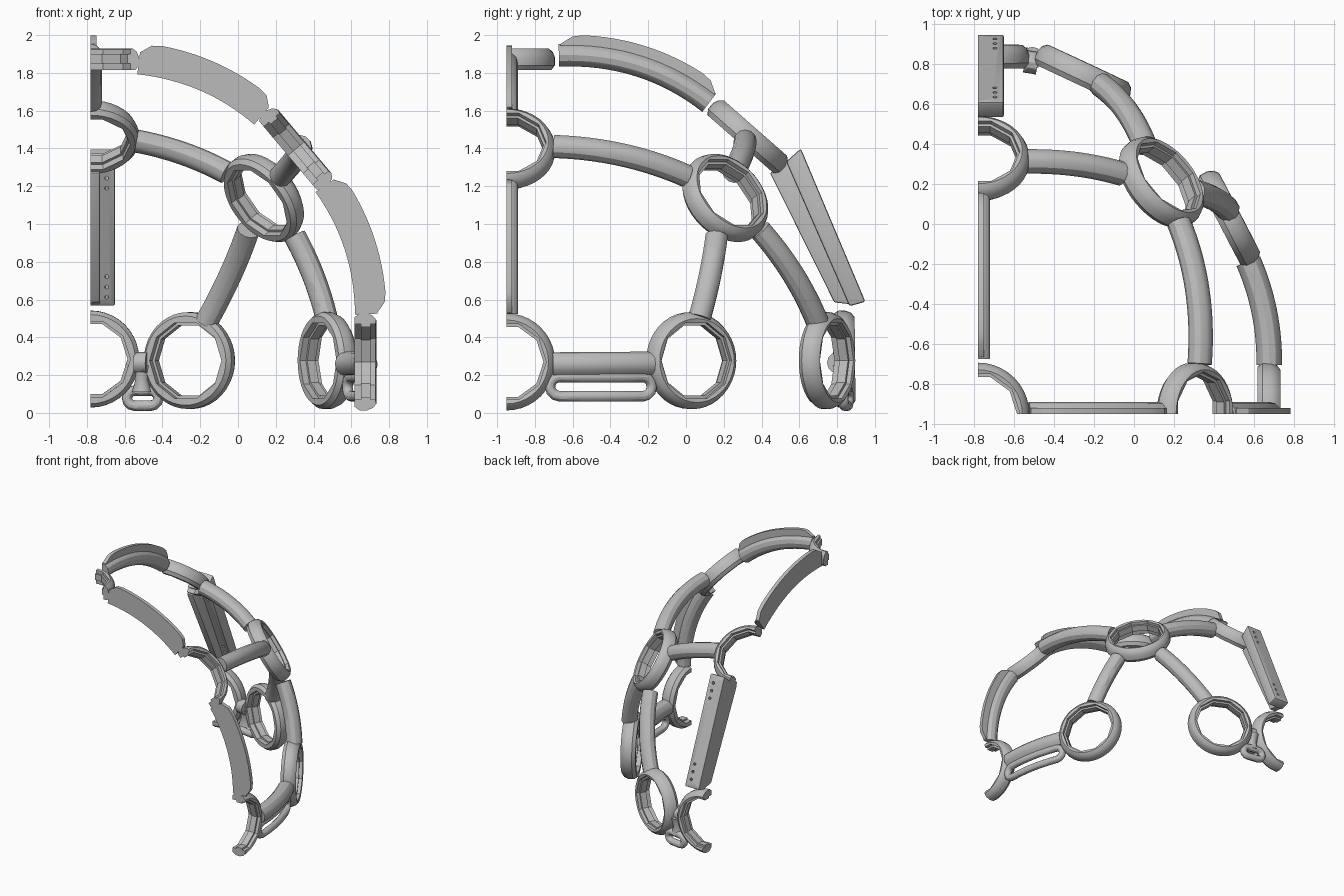
import bpy, bmesh, math
from mathutils import Vector, Matrix

cube = bpy.data.objects.get("Cube")
if cube:
    bpy.data.objects.remove(cube)

grey = bpy.data.materials.new("mid_grey")
grey.use_nodes = True
grey.diffuse_color = (0.5, 0.5, 0.5, 1)
grey.node_tree.nodes["Principled BSDF"].inputs["Base Color"].default_value = (0.5, 0.5, 0.5, 1)

# The frame is one quarter of an ellipsoidal dome about this centre
CENTRE = Vector((-0.78, -0.95, 0.27))
AXES = Vector((1.46, 1.79, 1.62))
HUBS = {
    "crown": Vector((-0.78, -0.95, 1.88)),
    "upper_side": Vector((0.315, -0.95, 1.405)),
    "upper_back": Vector((-0.78, 0.335, 1.47)),
    "middle": Vector((0.145, 0.215, 1.145)),
    "lower_side": Vector((0.682, -0.95, 0.27)),
    "lower_side_back": Vector((0.483, 0.035, 0.277)),
    "lower_back_side": Vector((-0.25, 0.757, 0.277)),
    "lower_back": Vector((-0.78, 0.845, 0.285)),
}


def outward(p):
    return Vector([(p[i] - CENTRE[i]) / AXES[i] ** 2 for i in range(3)]).normalized()


def trim(bm):
    """Cut everything off flat at the two symmetry planes and cap it."""
    for axis in (Vector((1, 0, 0)), Vector((0, 1, 0))):
        geom = bm.verts[:] + bm.edges[:] + bm.faces[:]
        cut = bmesh.ops.bisect_plane(bm, geom=geom, dist=0.0001, plane_co=CENTRE,
                                     plane_no=axis, clear_inner=True)["geom_cut"]
        edges = [e for e in cut if isinstance(e, bmesh.types.BMEdge) and e.is_boundary]
        if edges:
            bmesh.ops.holes_fill(bm, edges=edges, sides=0)


def finish(name, bm):
    trim(bm)
    bmesh.ops.recalc_face_normals(bm, faces=bm.faces[:])
    mesh = bpy.data.meshes.new(name)
    bm.to_mesh(mesh)
    bm.free()
    mesh.materials.append(grey)
    obj = bpy.data.objects.new(name, mesh)
    bpy.context.collection.objects.link(obj)
    bpy.ops.object.select_all(action="DESELECT")
    obj.select_set(True)
    bpy.context.view_layer.objects.active = obj
    bpy.ops.object.shade_smooth_by_angle(angle=math.radians(30))
    return obj


def hub_ring(name, p):
    """Round ring with a stepped ten-sided opening."""
    n = outward(p)
    u = Vector((0, 0, 1)).cross(n)
    u = u.normalized() if u.length > 0.01 else Vector((1, 0, 0))
    v = n.cross(u)
    inner = [(0.2, -0.066), (0.2, -0.03), (0.186, -0.03),
             (0.186, 0.02), (0.2, 0.02), (0.2, 0.045)]
    outer = [(0.222, 0.05), (0.244, 0.032), (0.257, 0), (0.256, -0.04), (0.236, -0.066)]
    bm = bmesh.new()
    rows = []
    for s in range(40):
        ang = math.tau * s / 40
        facet = math.cos(ang % (math.pi / 5) - math.pi / 10)
        section = [(r / facet, h) for r, h in inner] + outer
        rows.append([bm.verts.new(p + (u * math.cos(ang) + v * math.sin(ang)) * r + n * h)
                     for r, h in section])
    count = len(rows[0])
    for s in range(40):
        a, b = rows[s], rows[(s + 1) % 40]
        for i in range(count):
            j = (i + 1) % count
            bm.faces.new((a[i], b[i], b[j], a[j]))
    finish(name, bm)


def tube(name, points, radius, closed=False, flare=None):
    curve = bpy.data.curves.new(name, "CURVE")
    curve.dimensions = "3D"
    curve.bevel_depth = radius
    curve.bevel_resolution = 4
    curve.use_fill_caps = True
    spline = curve.splines.new("POLY")
    spline.points.add(len(points) - 1)
    for i, p in enumerate(points):
        spline.points[i].co = (*p, 1)
        spline.points[i].radius = flare[i] if flare else 1
    spline.use_cyclic_u = closed
    temp = bpy.data.objects.new(name + "_path", curve)
    bpy.context.collection.objects.link(temp)
    bpy.context.view_layer.update()
    mesh = bpy.data.meshes.new_from_object(
        temp.evaluated_get(bpy.context.evaluated_depsgraph_get()))
    bpy.data.objects.remove(temp)
    bm = bmesh.new()
    bm.from_mesh(mesh)
    bpy.data.meshes.remove(mesh)
    bmesh.ops.remove_doubles(bm, verts=bm.verts[:], dist=0.0001)
    return finish(name, bm)


def arc(a, b, t, bow=0.1):
    """Point on the bowed line between two hubs."""
    lift = (b - a).length_squared * bow * 4 * t * (1 - t)
    return a.lerp(b, t) + outward((a + b) / 2) * lift


def strut(a, b, radius=0.061, bow=0.1, shift=(0, 0, 0), ends=(0.235, 0.235), steps=16):
    """Tube between two hubs, set slightly inside the dome."""
    pa, pb = HUBS[a], HUBS[b]
    first, last = ends[0] / (pb - pa).length, 1 - ends[1] / (pb - pa).length
    points = [arc(pa, pb, first + (last - first) * i / steps, bow) for i in range(steps + 1)]
    points = [p - outward(p) * 0.022 + Vector(shift) for p in points]
    tube(f"strut_{a}_to_{b}", points, radius)
    return points


def prism(name, outline, depth, bevel=0):
    bm = bmesh.new()
    face = bm.faces.new([bm.verts.new(p) for p in outline])
    new = bmesh.ops.extrude_face_region(bm, geom=[face])["geom"]
    bmesh.ops.translate(bm, vec=depth, verts=[g for g in new if isinstance(g, bmesh.types.BMVert)])
    if bevel:
        bmesh.ops.bevel(bm, geom=bm.edges[:], offset=bevel, segments=2,
                        affect="EDGES", profile=0.5)
    return finish(name, bm)


# Hub rings
for hub, place in HUBS.items():
    hub_ring(hub + "_ring", place)

# Free struts
strut("upper_back", "middle", shift=(0, -0.025, 0.015))
strut("upper_side", "middle", shift=(-0.005, 0, 0.015))
strut("middle", "lower_back_side", bow=0.08, shift=(-0.03, 0.025, 0))
strut("middle", "lower_side_back", bow=0.08, shift=(0.045, -0.025, 0))
strut("lower_side_back", "lower_side", radius=0.064, shift=(-0.008, 0, -0.015))
strut("lower_back_side", "lower_back", radius=0.056, shift=(0, 0, -0.015), steps=6)

# Half struts on the symmetry planes, each with a raised thin flange
for a, b, depth, ends in (("crown", "upper_side", (0, 0.03, 0), (0.235, 0.24)),
                          ("upper_side", "lower_side", (0, 0.03, 0), (0.235, 0.235)),
                          ("crown", "upper_back", (0.03, 0, 0), (0.25, 0.255))):
    path = strut(a, b, radius=0.06, bow=0.108, ends=ends)
    rise = [0.06, 0.1] + [0.108] * 13 + [0.1, 0.06]
    top = [p + outward(p) * h for p, h in zip(path, rise)]
    prism(f"flange_{a}_to_{b}", path + top[::-1], Vector(depth))


# Slotted strap loops under the lowest struts
def strap_loop(name, a, b, t0, t1, low, high, radius, out=0):
    pa, pb = HUBS[a], HUBS[b]
    mid, half = (low + high) / 2, (high - low) / 2
    end = half / (pb - pa).length
    points = []
    for start, stop, side in ((t0, t1, -1), (t1, t0, 1)):
        sign = 1 if stop > start else -1
        for i in range(9):
            p = arc(pa, pb, start + (stop - start) * i / 8)
            points.append(Vector((p.x, p.y, mid + side * half)) + outward(p) * out)
        for k in range(1, 6):
            q = math.pi * k / 6
            p = arc(pa, pb, stop + sign * end * math.sin(q))
            points.append(Vector((p.x, p.y, mid + side * half * math.cos(q))) + outward(p) * out)
    tube(name, points, radius, closed=True)


strap_loop("side_strap_loop", "lower_side_back", "lower_side", 0.28, 0.73, 0.088, 0.19, 0.028, -0.02)
strap_loop("back_strap_loop", "lower_back_side", "lower_back", 0.42, 0.58, 0.038, 0.118, 0.028, 0.02)
back_mid = arc(HUBS["lower_back_side"], HUBS["lower_back"], 0.5)
tube("back_strap_web", [Vector((back_mid.x, back_mid.y, z)) for z in (0.11, 0.17, 0.25)],
     0.04, flare=[1.3, 0.9, 1.4])


# Straight rear mounting bar: wide outer plate over a narrow inner rail
def side_outline(pairs):
    return [Vector((CENTRE.x - 0.03, y, z)) for y, z in pairs]


plate = prism("rear_mount_plate", side_outline([(0.53, 1.33), (0.608, 1.4), (0.95, 0.588), (0.865, 0.565)]),
              Vector((0.16, 0, 0)), 0.012)
prism("rear_mount_rail", side_outline([(0.445, 1.27), (0.54, 1.34), (0.875, 0.575), (0.785, 0.585)]),
      Vector((0.08, 0, 0)), 0.008)

# Screw holes through the plate
head, foot = Vector((-0.695, 0.56, 1.36)), Vector((-0.695, 0.9, 0.58))
turn = Vector((0, 0.917, 0.4)).to_track_quat("Z", "Y").to_matrix().to_4x4()
bm = bmesh.new()
for t in (0.06, 0.13, 0.2, 0.8, 0.87, 0.94):
    bmesh.ops.create_cone(bm, cap_ends=True, segments=12, radius1=0.011, radius2=0.011, depth=0.3,
                          matrix=Matrix.Translation(head.lerp(foot, t)) @ turn)
cutter = finish("hole_cutter", bm)
cutter.hide_render = True
boolean = plate.modifiers.new("holes", "BOOLEAN")
boolean.operation = "DIFFERENCE"
boolean.object = cutter
bpy.context.view_layer.objects.active = plate
bpy.ops.object.modifier_apply(modifier=boolean.name)
bpy.data.objects.remove(cutter)
